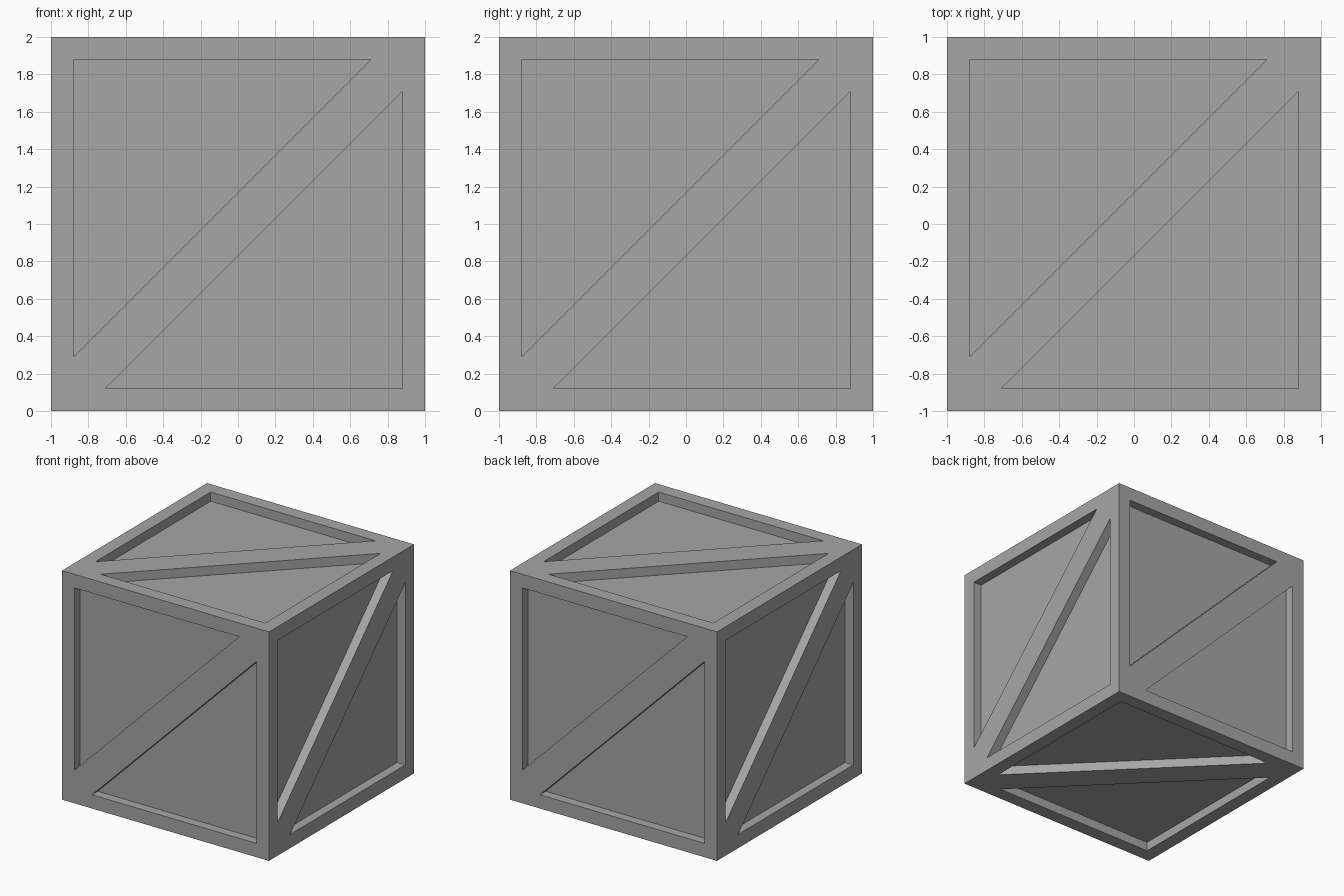
import bpy
import bmesh
from math import pi
from mathutils import Matrix, Vector

cube = bpy.data.objects.get("Cube")
if cube:
    bpy.data.objects.remove(cube, do_unlink=True)

HALF = 1.0        # half the crate's side
RIM = 0.12        # width of the frame boards and half width of the brace
DEPTH = 0.08      # how far the panels sit below the frame

mat = bpy.data.materials.new("crate grey")
mat.use_nodes = True
GREY = (0.38, 0.38, 0.38, 1)
mat.diffuse_color = GREY
mat.node_tree.nodes["Principled BSDF"].inputs["Base Color"].default_value = GREY

bm = bmesh.new()


def add_side(turn):
    """One crate side: border boards, diagonal brace, two sunken triangles."""
    def vert(x, y, sunk=0):
        return bm.verts.new(turn @ Vector((x, y, HALF - sunk)))

    inner = HALF - RIM
    tip = inner - RIM * 2 ** 0.5
    a, b, c, d = [vert(x * HALF, y * HALF)
                  for x, y in ((-1, -1), (1, -1), (1, 1), (-1, 1))]
    lower = [(-tip, -inner), (inner, -inner), (inner, tip)]
    upper = [(tip, inner), (-inner, inner), (-inner, -tip)]
    p, q, r = low_rim = [vert(*co) for co in lower]
    t, u, s = up_rim = [vert(*co) for co in upper]

    # border boards and brace
    for face in ((a, b, q, p), (b, c, r, q), (c, d, u, t), (d, a, s, u),
                 (a, p, r, c, t, s)):
        bm.faces.new(face)

    # recess walls and panels
    for rim, outline in ((low_rim, lower), (up_rim, upper)):
        floor = [vert(*co, DEPTH) for co in outline]
        bm.faces.new(floor)
        for i in range(3):
            j = (i + 1) % 3
            bm.faces.new((rim[i], rim[j], floor[j], floor[i]))


# top, bottom and the four upright sides
tilt = Matrix.Rotation(pi / 2, 3, 'X')
add_side(Matrix.Identity(3))
add_side(tilt @ tilt)
for k in range(4):
    add_side(Matrix.Rotation(k * pi / 2, 3, 'Z') @ tilt)

bmesh.ops.remove_doubles(bm, verts=bm.verts, dist=0.0001)
bmesh.ops.recalc_face_normals(bm, faces=bm.faces)
bmesh.ops.translate(bm, verts=bm.verts, vec=(0, 0, HALF))

mesh = bpy.data.meshes.new("crate")
bm.to_mesh(mesh)
bm.free()
mesh.materials.append(mat)
crate = bpy.data.objects.new("crate", mesh)
bpy.context.collection.objects.link(crate)
